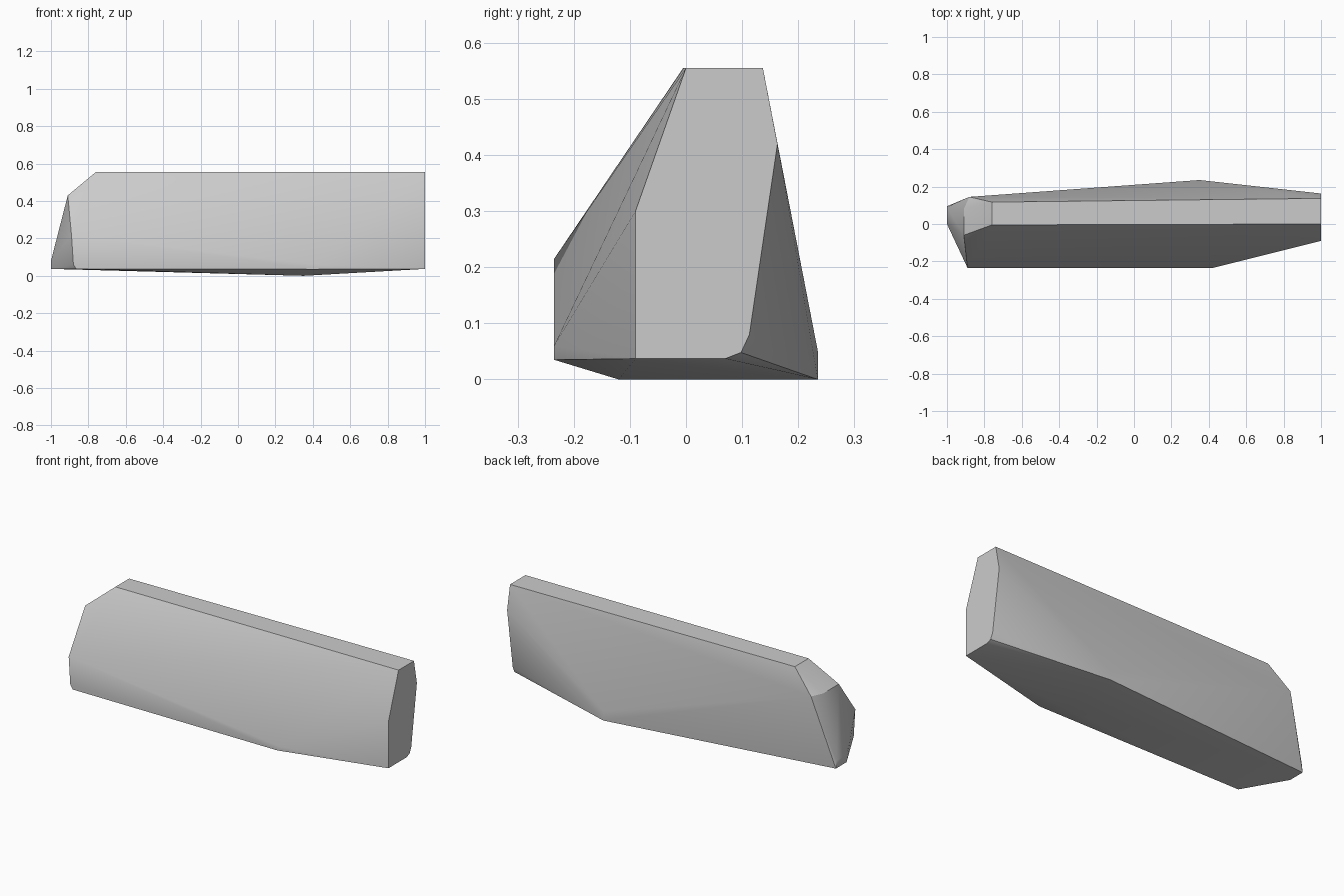
import bpy
import bmesh
from math import radians

if "Cube" in bpy.data.objects:
    bpy.data.objects.remove(bpy.data.objects["Cube"], do_unlink=True)

stone = bpy.data.materials.new("stone_grey")
stone.use_nodes = True
grey = (0.6, 0.6, 0.6, 1)
stone.diffuse_color = grey
stone.node_tree.nodes["Principled BSDF"].inputs["Base Color"].default_value = grey

# Flat end cap, as a (y, z) outline at x = 1
end_cap = [(-.09, .037), (-.09, .3), (0, .555), (.137, .555),
           (.163, .42), (.113, .08), (.098, .048), (.07, .037)]
# Widest section: front belly, keel and back ridge
belly = [(.42, -.235, .06), (.41, -.235, .035), (.35, -.12, 0),
         (.35, .235, 0), (.35, .235, .05)]
# Chamfered end
top_rim = [(-.76, -.005, .555), (-.76, .117, .555)]
shoulder = [(-.91, -.06, .43), (-.91, .08, .43), (-.88, .145, .43)]
front_corner = [(-.89, -.235, .215), (-.88, -.235, .06), (-.865, -.235, .037)]
tip = [(-1, 0, .037), (-1, 0, .08), (-1, .09, .08), (-1, .095, .037)]

points = [(1, y, z) for y, z in end_cap] + belly + top_rim + shoulder + front_corner + tip

# Wrap the sections in one faceted solid
bm = bmesh.new()
for p in points:
    bm.verts.new(p)
hull = bmesh.ops.convex_hull(bm, input=bm.verts)
loose = [v for v in bm.verts if not v.link_faces]
bmesh.ops.delete(bm, geom=loose, context='VERTS')
bmesh.ops.dissolve_limit(bm, angle_limit=radians(1), verts=bm.verts, edges=bm.edges)
bmesh.ops.recalc_face_normals(bm, faces=bm.faces)

mesh = bpy.data.meshes.new("stone_block")
bm.to_mesh(mesh)
bm.free()
block = bpy.data.objects.new("stone_block", mesh)
bpy.context.collection.objects.link(block)
mesh.materials.append(stone)

# Soft shading across shallow facets, sharp at the edges
bpy.ops.object.select_all(action='DESELECT')
block.select_set(True)
bpy.context.view_layer.objects.active = block
bpy.ops.object.shade_smooth_by_angle(angle=radians(30))
